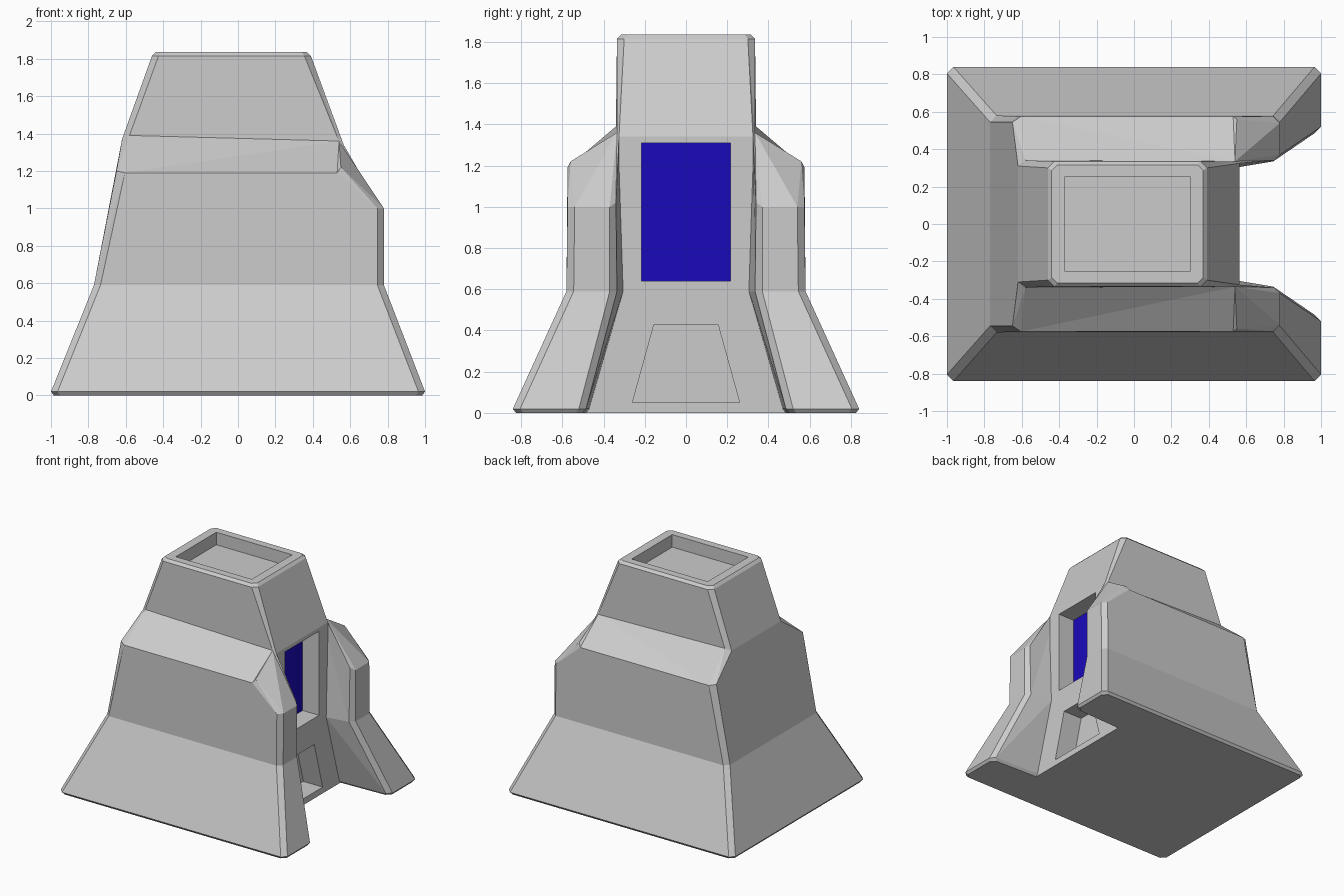
import bpy, bmesh

if "Cube" in bpy.data.objects:
    bpy.data.objects.remove(bpy.data.objects["Cube"])

WALL = 0.565  # x of the recessed entrance wall


def low_ring(z, back, tip, side, inner, wall_y, c=0.035):
    """Half outline (y >= 0) of the U-shaped base, back centre to entrance centre."""
    xy = [(-back, 0), (-back, side - c), (c - back, side), (0.53, side),
          (tip - c, side), (tip, side - c), (tip, inner + c), (tip - c, inner),
          (WALL, wall_y), (WALL, 0)]
    return [(x, y, z) for x, y in xy]


def tower_ring(z, left, right, y, c):
    """Half outline of the chamfered rectangular tower; the wing points merge."""
    xy = [(left, 0), (left, y - c), (left + c, y)]
    xy += [(right - c, y)] * 5 + [(right, y - c), (right, 0)]
    return [(x, yy, z) for x, yy in xy]


def loft(name, halves):
    """Skin mirrored half rings with triangles, merging coincident points."""
    bm = bmesh.new()
    cache = {}

    def vert(p):
        key = tuple(round(v, 4) for v in p)
        if key not in cache:
            cache[key] = bm.verts.new(key)
        return cache[key]

    def face(vs):
        vs = [v for i, v in enumerate(vs) if v is not vs[i - 1]]
        if len(set(vs)) > 2 and not bm.faces.get(vs):
            bm.faces.new(vs)

    for a, b in zip(halves, halves[1:]):
        for i in range(len(a) - 1):
            for s in (1, -1):
                q = [vert((x, s * y, z)) for x, y, z in (a[i], a[i + 1], b[i + 1], b[i])]
                for tri in ((q[0], q[1], q[2]), (q[0], q[2], q[3])):
                    face(tri[::-s])
    for half in (halves[0], halves[-1]):
        other = [(x, -y, z) for x, y, z in half[-2:0:-1]]
        face([vert(p) for p in half + other])
    bmesh.ops.recalc_face_normals(bm, faces=bm.faces[:])
    bmesh.ops.dissolve_limit(bm, angle_limit=0.02, verts=bm.verts[:], edges=bm.edges[:])
    return finish(name, bm)


def finish(name, bm):
    mesh = bpy.data.meshes.new(name)
    bm.to_mesh(mesh)
    bm.free()
    obj = bpy.data.objects.new(name, mesh)
    bpy.context.collection.objects.link(obj)
    return obj


def prism(name, x0, x1, outline):
    """Extrude a (y, z) outline along x."""
    bm = bmesh.new()
    f = bm.faces.new([bm.verts.new((x0, y, z)) for y, z in outline])
    ext = bmesh.ops.extrude_face_region(bm, geom=[f])
    for v in ext["geom"]:
        if isinstance(v, bmesh.types.BMVert):
            v.co.x = x1
    bmesh.ops.recalc_face_normals(bm, faces=bm.faces[:])
    return finish(name, bm)


# Shoulder line, with the wing tips lower than the main walls
shoulder = [(-0.65, 0, 1.2), (-0.65, 0.545, 1.2), (-0.605, 0.575, 1.19), (0.53, 0.575, 1.19),
            (0.745, 0.575, 1.0), (0.78, 0.54, 1.0), (0.78, 0.37, 1.0), (0.75, 0.34, 1.02),
            (WALL, 0.325, 1.2), (WALL, 0, 1.2)]
# Foot of the tower, where the sloping shoulders meet it
corner, ridge = (0.54, 0.335, 1.36), (0.55, 0.56, 1.22)
neck = [(-0.62, 0, 1.37), (-0.62, 0.31, 1.37), (-0.58, 0.34, 1.39), corner,
        ridge, ridge, corner, corner, (WALL, 0.325, 1.34), (WALL, 0, 1.34)]
tower_foot = neck[:4] + [corner] * 4 + neck[8:]

building = loft("building", [
    low_ring(0.0, 0.985, 0.985, 0.825, 0.50, 0.485),
    low_ring(0.02, 1.0, 1.0, 0.84, 0.485, 0.47),
    low_ring(0.59, 0.77, 0.78, 0.58, 0.335, 0.305),
    shoulder, neck, tower_foot,
    tower_ring(1.815, -0.46, 0.39, 0.335, 0.035),
    tower_ring(1.835, -0.44, 0.37, 0.315, 0.03),
    tower_ring(1.835, -0.37, 0.30, 0.255, 0.0),
    tower_ring(1.735, -0.37, 0.30, 0.255, 0.0),
])

# Window niche and doorway niche cut into the entrance wall
window = [(-0.215, 0.64), (0.215, 0.64), (0.215, 1.31), (-0.215, 1.31)]
door = [(-0.26, 0.05), (0.26, 0.05), (0.155, 0.43), (-0.155, 0.43)]
bpy.context.view_layer.objects.active = building
for outline, depth in ((window, 0.15), (door, 0.17)):
    cutter = prism("cutter", WALL - depth, 0.75, outline)
    cutter.hide_render = True
    mod = building.modifiers.new("niche", "BOOLEAN")
    mod.operation, mod.solver, mod.object = "DIFFERENCE", "EXACT", cutter
    bpy.ops.object.modifier_apply(modifier=mod.name)
    bpy.data.objects.remove(cutter)

# Blue panel at the back of the window niche
panel = prism("window_panel", WALL - 0.16, WALL - 0.145, window)
blue = bpy.data.materials.new("blue")
blue.diffuse_color = (0.01, 0.003, 0.5, 1)
blue.use_nodes = True
blue.node_tree.nodes["Principled BSDF"].inputs["Base Color"].default_value = blue.diffuse_color
panel.data.materials.append(blue)
